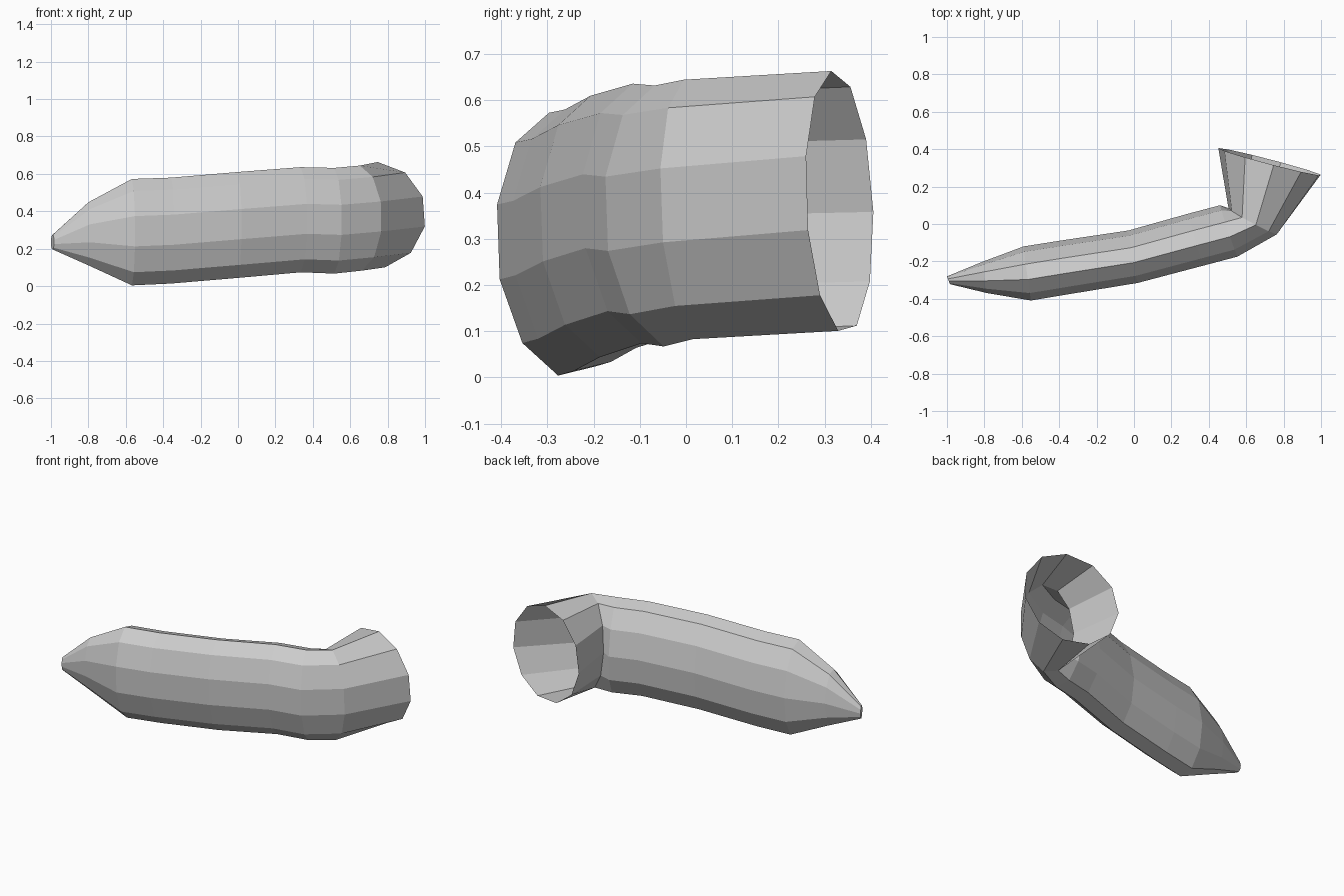
import bpy, bmesh, math

if "Cube" in bpy.data.objects:
    bpy.data.objects.remove(bpy.data.objects["Cube"])

SIDES = 11
# Each ring: inner edge (x, y), outer edge (x, y), bottom z, top z, start angle
RINGS = [
    ((-1.00, -0.28), (-0.983, -0.322), 0.195, 0.275, 83),
    ((-0.81, -0.202), (-0.79, -0.37), 0.108, 0.45, 83),
    ((-0.59, -0.12), (-0.55, -0.412), 0.0, 0.575, 83),
    ((-0.38, -0.087), (-0.34, -0.377), 0.01, 0.582, 83),
    ((-0.03, -0.035), (0.02, -0.318), 0.04, 0.612, 83),
    ((0.29, 0.055), (0.37, -0.226), 0.07, 0.638, 83),
    ((0.46, 0.10), (0.555, -0.177), 0.063, 0.634, 83),
    ((0.505, 0.085), (0.77, -0.055), 0.078, 0.646, 84),   # mitred elbow
    ((0.45, 0.405), (1.005, 0.26), 0.094, 0.664, 86),     # open end
]


def add_ring(bm, inner, outer, z0, z1, start):
    cx, cy, cz = (inner[0] + outer[0]) / 2, (inner[1] + outer[1]) / 2, (z0 + z1) / 2
    hx, hy, hz = (outer[0] - inner[0]) / 2, (outer[1] - inner[1]) / 2, (z1 - z0) / 2
    ring = []
    for i in range(SIDES):
        a = math.radians(start - 360 * i / SIDES)
        c, s = math.cos(a), math.sin(a)
        lean = -0.045 * hz * s          # rings lean slightly forward at the top
        ring.append(bm.verts.new((cx + hx * c, cy + hy * c + lean, cz + hz * s)))
    return ring


# Bent sleeve: lofted faceted tube, tapered tip, open end
bm = bmesh.new()
rings = [add_ring(bm, *r) for r in RINGS]
for a, b in zip(rings, rings[1:]):
    for i in range(SIDES):
        j = (i + 1) % SIDES
        bm.faces.new((a[i], a[j], b[j], b[i]))
bm.faces.new(rings[0])                  # small cap on the tip
bmesh.ops.recalc_face_normals(bm, faces=bm.faces)
mesh = bpy.data.meshes.new("bent_sleeve")
bm.to_mesh(mesh)
bm.free()
bpy.context.collection.objects.link(bpy.data.objects.new("bent_sleeve", mesh))
